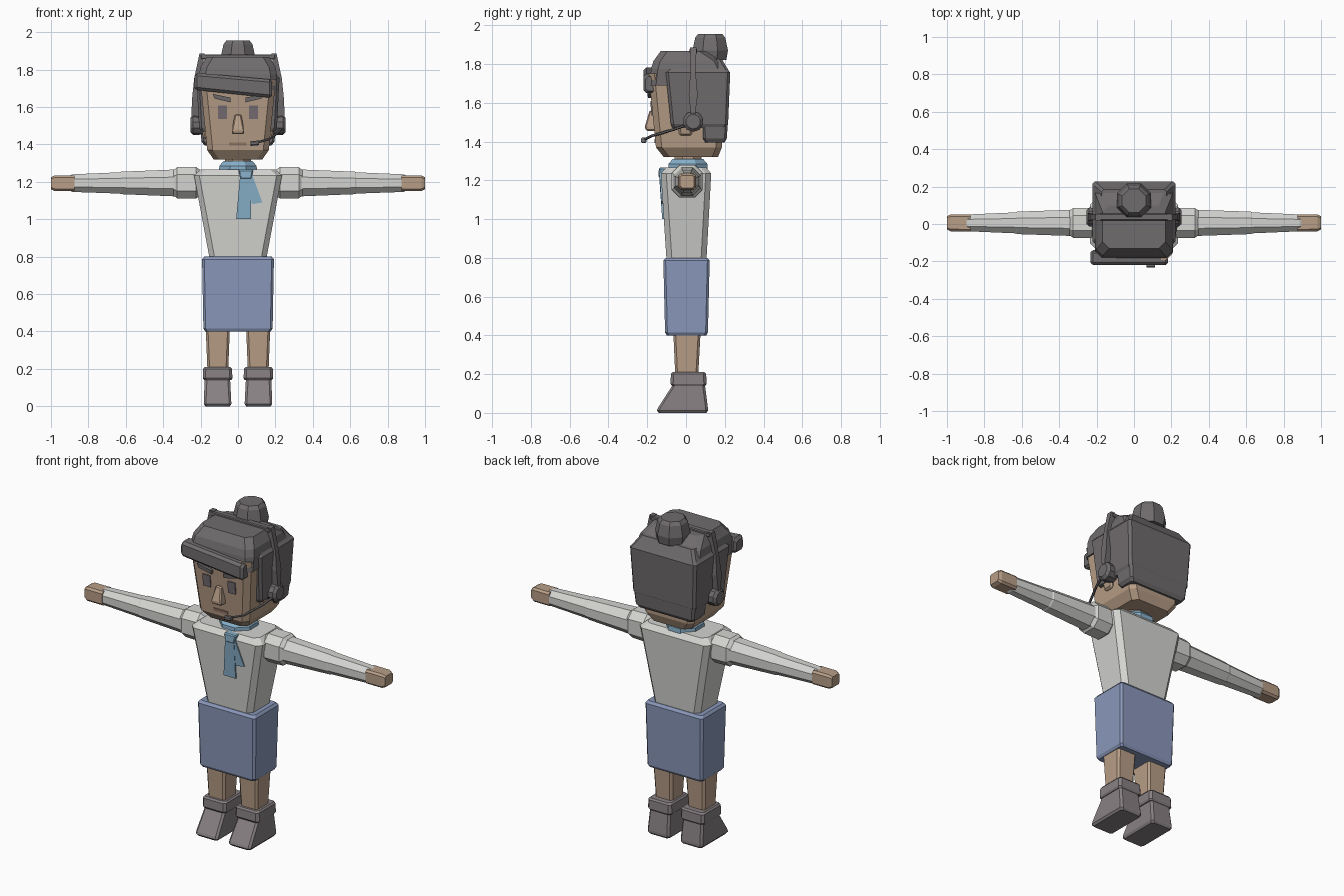
import bpy, bmesh, math
from mathutils import Vector


def mat(name, r, g, b):
    m = bpy.data.materials.new(name)
    lin = [((c / 255 + 0.055) / 1.055) ** 2.4 for c in (r, g, b)]
    m.diffuse_color = (*lin, 1)
    return m


SHIRT = mat("shirt_white", 212, 212, 209)
SKIN = mat("skin_tan", 184, 158, 135)
SKIRT = mat("skirt_blue", 138, 152, 186)
SCARF = mat("scarf_light_blue", 136, 176, 202)
HAIR = mat("hair_dark_grey", 112, 108, 110)
BOOT = mat("boot_grey", 136, 128, 131)
LIP = mat("lip_brown", 150, 120, 102)
EYE = mat("eye_grey", 118, 111, 116)


def ring(axis, t, a0, a1, b0, b1, c=0.0):
    """Rectangle, optionally with cut corners, across the given axis."""
    if c:
        p = [(a0 + c, b0), (a1 - c, b0), (a1, b0 + c), (a1, b1 - c),
             (a1 - c, b1), (a0 + c, b1), (a0, b1 - c), (a0, b0 + c)]
    else:
        p = [(a0, b0), (a1, b0), (a1, b1), (a0, b1)]
    return [(a, b, t) if axis == 'z' else (t, a, b) for a, b in p]


def loft(name, rings, material, bevel=0.0):
    bm = bmesh.new()
    vs = [[bm.verts.new(p) for p in r] for r in rings]
    n = len(vs[0])
    for lo, hi in zip(vs, vs[1:]):
        for i in range(n):
            j = (i + 1) % n
            bm.faces.new((lo[i], lo[j], hi[j], hi[i]))
    bm.faces.new(vs[0][::-1])
    bm.faces.new(vs[-1])
    bmesh.ops.recalc_face_normals(bm, faces=bm.faces)
    me = bpy.data.meshes.new(name)
    bm.to_mesh(me)
    bm.free()
    me.materials.append(material)
    ob = bpy.data.objects.new(name, me)
    bpy.context.collection.objects.link(ob)
    if bevel:
        mod = ob.modifiers.new("bevel", 'BEVEL')
        mod.width, mod.segments = bevel, 1
    return ob


def zloft(name, rows, material, c=0.0, bevel=0.0):
    """Rows of z, x0, x1, y0, y1."""
    return loft(name, [ring('z', *r, c) for r in rows], material, bevel)


def sided(points, s):
    return [[(s * x, y, z) for x, y, z in r] for r in points]


def circle(center, axis, r, n=8):
    q = Vector(axis).to_track_quat('Z', 'Y')
    return [tuple(Vector(center) + q @ Vector((r * math.cos(a), r * math.sin(a), 0)))
            for a in (2 * math.pi * (i + 0.5) / n for i in range(n))]


def plate(name, pts, surf, out, material, inset=0.01):
    """Flat shape in x,z laid on a sloping front surface."""
    return loft(name, [[(x, surf(z) + inset, z) for x, z in pts],
                       [(x, surf(z) - out, z) for x, z in pts]], material)


def face_y(z):
    return -0.155 - 0.1 * (z - 1.37)


def chest_y(z):
    return -0.10 - 0.07 * (z - 0.8)


# Torso, skirt, neck and collar
zloft("shirt_body", [(0.78, -.15, .15, -.10, .105), (1.235, -.235, .235, -.13, .13),
                     (1.265, -.20, .20, -.105, .105)], SHIRT, c=0.028)
zloft("skirt", [(0.40, -.175, .175, -.10, .105), (0.415, -.185, .185, -.108, .113),
                (0.785, -.192, .192, -.117, .122), (0.80, -.18, .18, -.105, .11)],
      SKIRT, c=0.012)
loft("neck", [circle((0, .01, z), (0, 0, 1), .075) for z in (1.26, 1.36)], SKIN)
loft("collar", [circle((0, .01, z), (0, 0, 1), r)
                for z, r in ((1.25, .11), (1.285, .108), (1.31, .085))], SCARF)

# Scarf knot and two tails
plate("scarf_tail_long", [(.012, 1.24), (.07, 1.24), (.07, 1.0), (-.01, 1.0)], chest_y, .009, SCARF)
plate("scarf_tail_short", [(.04, 1.24), (.075, 1.24), (.13, 1.09), (.075, 1.08)], chest_y, .007, SCARF)
zloft("scarf_knot", [(1.215, .012, .072, -.142, -.09), (1.265, .002, .082, -.14, -.08)], SCARF, bevel=.006)

# Arms and legs
for s, side in ((1, "left"), (-1, "right")):
    def arm(name, rows, material, cut, bevel=0.0):
        loft(side + name, sided([ring('x', x, .006 - ry, .006 + ry, z - rz, z + rz, cut * ry)
                                 for x, ry, rz, z in rows], s), material, bevel)
    arm("_shoulder", [(.19, .055, .06, 1.195), (.225, .08, .085, 1.195), (.325, .08, .083, 1.195),
                      (.352, .06, .062, 1.195)], SHIRT, .5)
    arm("_upper_arm", [(.33, .07, .072, 1.194), (.625, .06, .06, 1.194), (.64, .052, .053, 1.194)], SHIRT, .58)
    arm("_forearm", [(.63, .056, .057, 1.194), (.885, .045, .047, 1.193), (.895, .04, .042, 1.193)], SHIRT, .58)
    arm("_hand", [(.875, .046, .042, 1.193), (.98, .045, .042, 1.193), (1.0, .036, .032, 1.193)], SKIN, .25)

    def limb(name, rows, material, c):
        loft(side + name, sided([ring('z', *r, c) for r in rows], s), material)
    limb("_leg", [(.18, .053, .163, -.055, .062), (.43, .043, .173, -.066, .076)], SKIN, .012)
    limb("_boot_cuff", [(.14, .036, .182, -.073, .10), (.15, .03, .188, -.08, .106),
                        (.20, .032, .186, -.078, .104), (.21, .04, .178, -.07, .096)], BOOT, .014)
    limb("_boot", [(0, .044, .174, -.14, .106), (.012, .036, .183, -.15, .113),
                   (.025, .036, .183, -.145, .113), (.142, .042, .178, -.07, .098)], BOOT, .012)

# Head and facial features
zloft("head", [(1.32, -.13, .13, -.115, .165), (1.37, -.165, .165, -.155, .185),
               (1.75, -.203, .203, -.193, .20)], SKIN, c=.03)
zloft("nose", [(1.455, -.033, .033, -.205, -.14), (1.475, -.033, .033, -.213, -.14),
               (1.56, -.017, .017, -.188, -.15)], SKIN, bevel=.006)
plate("mouth", [(-.048, 1.393), (.045, 1.393), (.045, 1.41), (-.048, 1.41)], face_y, .005, LIP)
for s, side in ((1, "left"), (-1, "right")):
    plate(side + "_eye", [(s * .058, 1.535), (s * .108, 1.535), (s * .108, 1.607), (s * .058, 1.607)],
          face_y, .006, EYE)
    plate(side + "_eyebrow", [(s * .04, 1.625), (s * .125, 1.645), (s * .135, 1.67), (s * .04, 1.65)],
          face_y, .016, HAIR)
    loft(side + "_ear", sided([ring('z', 1.43, .14, .185, -.035, .03),
                               ring('z', 1.53, .14, .205, -.045, .035)], s), SKIN, .01)

# Hair crown, back and sides, nape, fringe and bun
zloft("hair_crown", [(1.69, -.207, .207, -.19, .20), (1.775, -.208, .208, -.18, .20),
                     (1.815, -.20, .20, -.168, .18), (1.868, -.168, .168, -.13, .10)], HAIR, c=.035)
zloft("hair_back", [(1.47, -.198, .198, -.07, .205), (1.49, -.208, .208, -.078, .217),
                    (1.755, -.222, .222, -.105, .228), (1.77, -.21, .21, -.095, .218),
                    (1.825, -.175, .175, -.04, .185)], HAIR, c=.014)
zloft("hair_nape", [(1.395, -.18, .18, .10, .198), (1.415, -.195, .195, .088, .21),
                    (1.52, -.205, .205, .085, .218)], HAIR, c=.012)
loft("hair_fringe", [ring('x', -.232, -.208, -.15, 1.70, 1.765, .012),
                     ring('x', -.218, -.22, -.14, 1.69, 1.782, .015),
                     ring('x', .168, -.22, -.14, 1.65, 1.748, .015),
                     ring('x', .182, -.208, -.15, 1.66, 1.735, .012)], HAIR)
loft("hair_bun", [circle((0, .125, z), (0, 0, 1), r)
                  for z, r in ((1.82, .09), (1.87, .099), (1.935, .084), (1.955, .068))], HAIR)

# Headset: band, tapering side arms, ear cups
loft("headset_band", [ring('x', x, .018, .056, 1.855, 1.882) for x in (-.20, .20)], HAIR, .005)
for s, side in ((1, "left"), (-1, "right")):
    loft(side + "_headset_arm", sided([ring('z', 1.52, .205, .25, .027, .045),
                                       ring('z', 1.64, .20, .246, .014, .06),
                                       ring('z', 1.755, .20, .234, .022, .05),
                                       ring('z', 1.885, .178, .206, .02, .054)], s), HAIR)
    loft(side + "_ear_cup", sided([circle((x, .037, 1.503), (1, 0, 0), r, 10)
                                   for x, r in ((.18, .05), (.24, .053), (.255, .038))], s), HAIR)

# Microphone boom and tip
boom = [(.238, .03, 1.495), (.215, -.06, 1.463), (.165, -.18, 1.428), (.10, -.215, 1.41)]
loft("microphone_boom", [circle(p, (-.4, -.9, -.25), .007, 6) for p in boom], HAIR)
loft("microphone", [ring('x', .068, -.232, -.205, 1.392, 1.417, .006),
                    ring('x', .112, -.232, -.205, 1.396, 1.421, .006)], HAIR)
